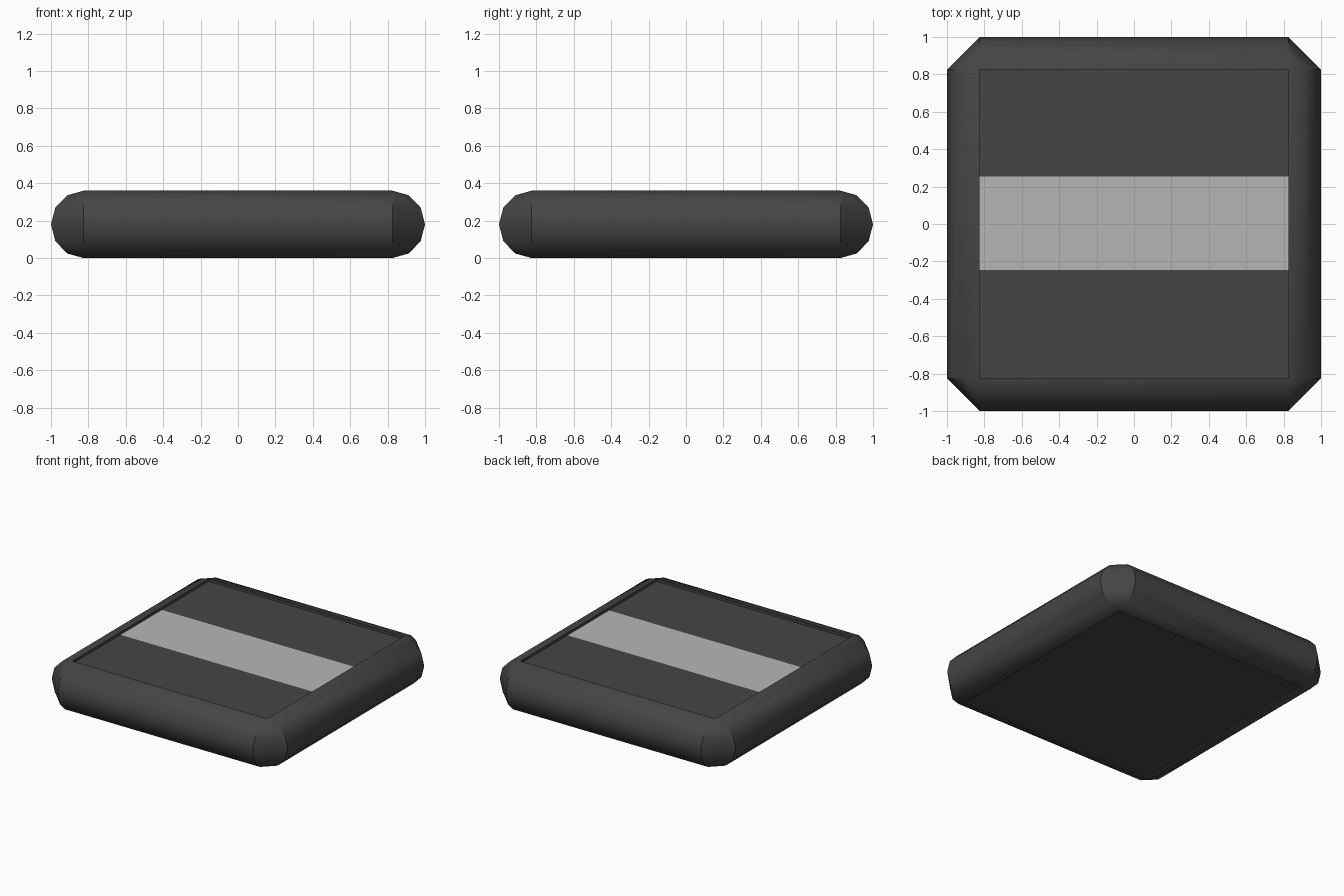
import bpy, bmesh, math

if "Cube" in bpy.data.objects:
    bpy.data.objects.remove(bpy.data.objects["Cube"])

H, R, INNER = 0.36, 0.175, 0.825   # height, rim reach, inner half-width
STEPS = 6                          # sides of the half-round rim


def material(name, v):
    m = bpy.data.materials.new(name)
    m.diffuse_color = (v, v, v, 1)
    m.use_nodes = True
    m.node_tree.nodes["Principled BSDF"].inputs["Base Color"].default_value = m.diffuse_color
    return m


dark = material("dark grey", 0.06)
light = material("light grey", 0.47)


def make_object(name, bm, mats):
    bmesh.ops.recalc_face_normals(bm, faces=bm.faces)
    me = bpy.data.meshes.new(name)
    bm.to_mesh(me)
    bm.free()
    for m in mats:
        me.materials.append(m)
    ob = bpy.data.objects.new(name, me)
    bpy.context.collection.objects.link(ob)
    return ob


# Rim profile: (outward offset, height), from top recess round to bottom recess
TOP, BOTTOM = H - 0.02, 0.01
arc = [math.radians(90 - 180 * i / STEPS) for i in range(STEPS + 1)]
profile = [(0, TOP)] + [(R * math.cos(a), H / 2 + H / 2 * math.sin(a)) for a in arc] + [(0, BOTTOM)]

# Padded rim: half-round sides joined by single-segment corners
bm = bmesh.new()
rings = []
for d, z in profile:
    d = max(d, 0)
    ring = []
    for sx, sy in ((1, 1), (-1, 1), (-1, -1), (1, -1)):
        pts = [(sx * (INNER + d), sy * INNER, z), (sx * INNER, sy * (INNER + d), z)]
        ring += pts if sx * sy > 0 else pts[::-1]
    rings.append([bm.verts.new(p) for p in ring])
for a, b in zip(rings, rings[1:]):
    for i in range(8):
        j = (i + 1) % 8
        bm.faces.new((a[i], a[j], b[j], b[i]))
# Bottom panel closes the lower recess, top panel seat the upper one
bottom = bm.faces.new(rings[-1])
top = bm.faces.new(rings[0])
bmesh.ops.remove_doubles(bm, verts=bm.verts, dist=0.0005)
bmesh.ops.delete(bm, geom=[f for f in bm.faces if f.normal.length and
                           all(abs(v.co.z - TOP) < 1e-4 for v in f.verts)], context='FACES_ONLY')
for f in bm.faces:
    f.smooth = len(f.verts) <= 4 and abs(f.calc_center_median().x) + abs(f.calc_center_median().y) > 0.1
bmesh.ops.recalc_face_normals(bm, faces=bm.faces)
for e in bm.edges:
    e.smooth = len(e.link_faces) == 2 and e.calc_face_angle(0) < math.radians(35)
make_object("padded_rim", bm, [dark])

# Top panel in three strips, the middle one light
bm = bmesh.new()
rows = [[bm.verts.new((s * INNER, y, TOP)) for s in (-1, 1)] for y in (-INNER, -0.245, 0.255, INNER)]
for i, (a, b) in enumerate(zip(rows, rows[1:])):
    f = bm.faces.new((a[0], a[1], b[1], b[0]))
    f.material_index = int(i == 1)
ob = make_object("top_panel", bm, [dark, light])
if ob.data.polygons[0].normal.z < 0:
    ob.data.flip_normals()
